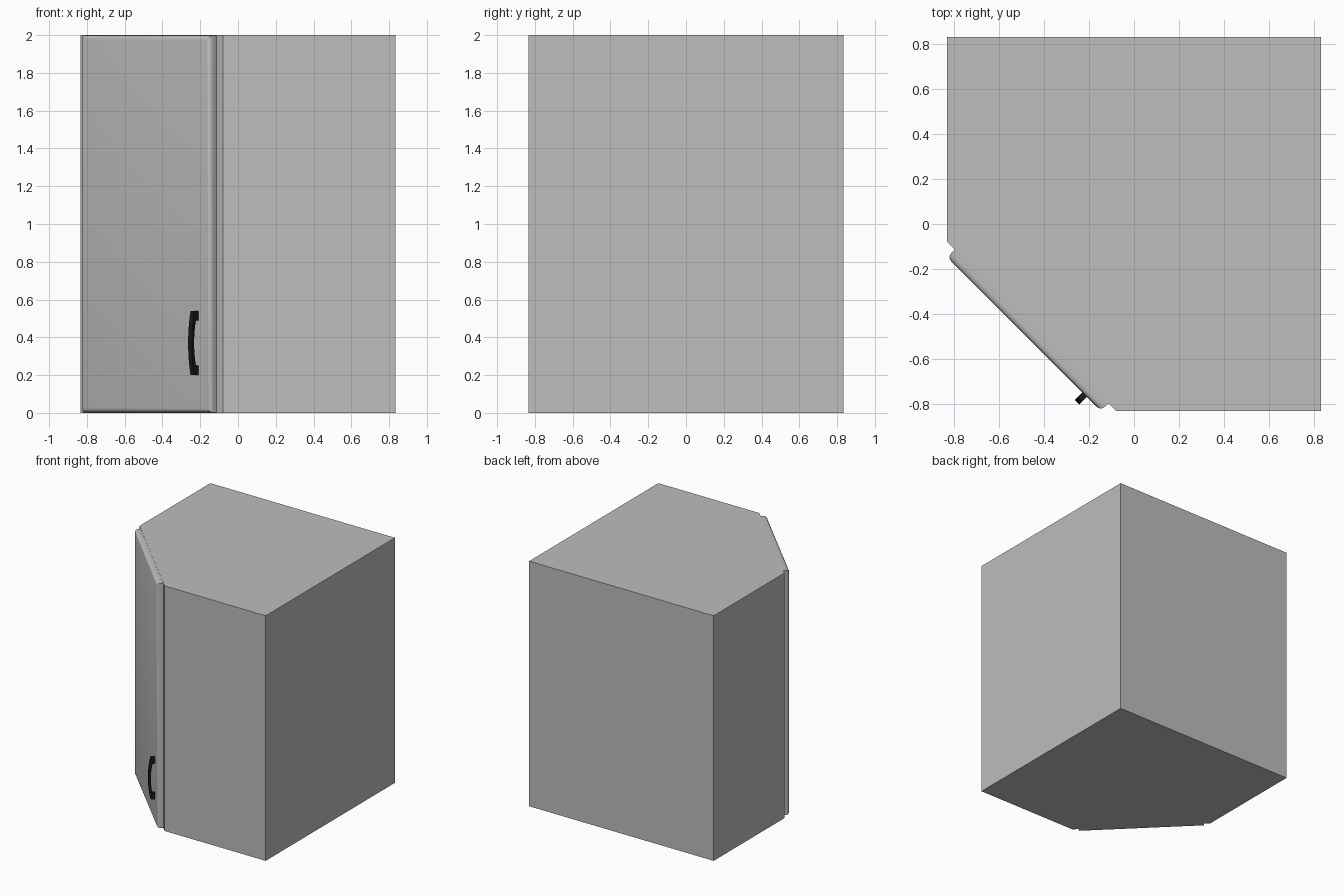
import bpy, bmesh, math
from mathutils import Matrix

if "Cube" in bpy.data.objects:
    bpy.data.objects.remove(bpy.data.objects["Cube"])


def material(name, rgb):
    m = bpy.data.materials.new(name)
    m.diffuse_color = (*rgb, 1)
    m.use_nodes = True
    m.node_tree.nodes["Principled BSDF"].inputs["Base Color"].default_value = m.diffuse_color
    return m


grey = material("cabinet grey", (0.51, 0.51, 0.51))
black = material("handle black", (0.01, 0.01, 0.01))


def add_object(name, bm, mat, matrix=None):
    bmesh.ops.recalc_face_normals(bm, faces=bm.faces)
    me = bpy.data.meshes.new(name)
    bm.to_mesh(me)
    bm.free()
    me.materials.append(mat)
    ob = bpy.data.objects.new(name, me)
    bpy.context.collection.objects.link(ob)
    if matrix:
        ob.matrix_world = matrix
    return ob


def prism(points, vec):
    """Extrude a closed outline along vec."""
    bm = bmesh.new()
    face = bm.faces.new([bm.verts.new(p) for p in points])
    out = bmesh.ops.extrude_face_region(bm, geom=[face])
    verts = [g for g in out["geom"] if isinstance(g, bmesh.types.BMVert)]
    bmesh.ops.translate(bm, verts=verts, vec=vec)
    return bm


# Cabinet body: square plan with one corner cut off
S, C, H = 0.833, 0.08, 2.0
plan = [(-S, S), (-S, -C), (-C, -S), (S, -S), (S, S)]
add_object("cabinet_body", prism([(x, y, 0) for x, y in plan], (0, 0, H)), grey)

# Local frame of the diagonal front: x along the door, -y outwards
mid = -(S + C) / 2
diagonal = Matrix.Translation((mid, mid, 0)) @ Matrix.Rotation(-math.pi / 4, 4, "Z")

# Door slab with rounded outer edges
W, T = 0.484, 0.048
bm = prism([(-W, 0, 0.002), (W, 0, 0.002), (W, 0, H - 0.002), (-W, 0, H - 0.002)], (0, -T, 0))
front = [e for e in bm.edges if all(v.co.y < -T / 2 for v in e.verts)]
bmesh.ops.bevel(bm, geom=front, offset=0.025, segments=4, profile=0.5, affect="EDGES")
door = add_object("door", bm, grey, diagonal)

# Bow handle: arched bar with a foot at each end, drawn as a side profile
ZC, HALF, FOOT, N = 0.37, 0.17, 0.12, 10
HX, HW = 0.368, 0.028


def arc(half, end, crown):
    steps = [-1 + 2 * i / N for i in range(N + 1)]
    return [(HX, -(end + (crown - end) * (1 - s * s)), ZC + half * s) for s in steps]


outer = arc(HALF, 0.078, 0.096)
inner = arc(FOOT, 0.066, 0.079)
profile = ([(HX, -T, ZC - HALF)] + outer + [(HX, -T, ZC + HALF), (HX, -T, ZC + FOOT)]
           + inner[::-1] + [(HX, -T, ZC - FOOT)])
handle = add_object("door_handle", prism(profile, (HW, 0, 0)), black, diagonal)

# Smooth the rounded parts, keep corners sharp
for ob in (door, handle):
    bpy.ops.object.select_all(action="DESELECT")
    ob.select_set(True)
    bpy.context.view_layer.objects.active = ob
    bpy.ops.object.shade_smooth_by_angle(angle=math.radians(35))
